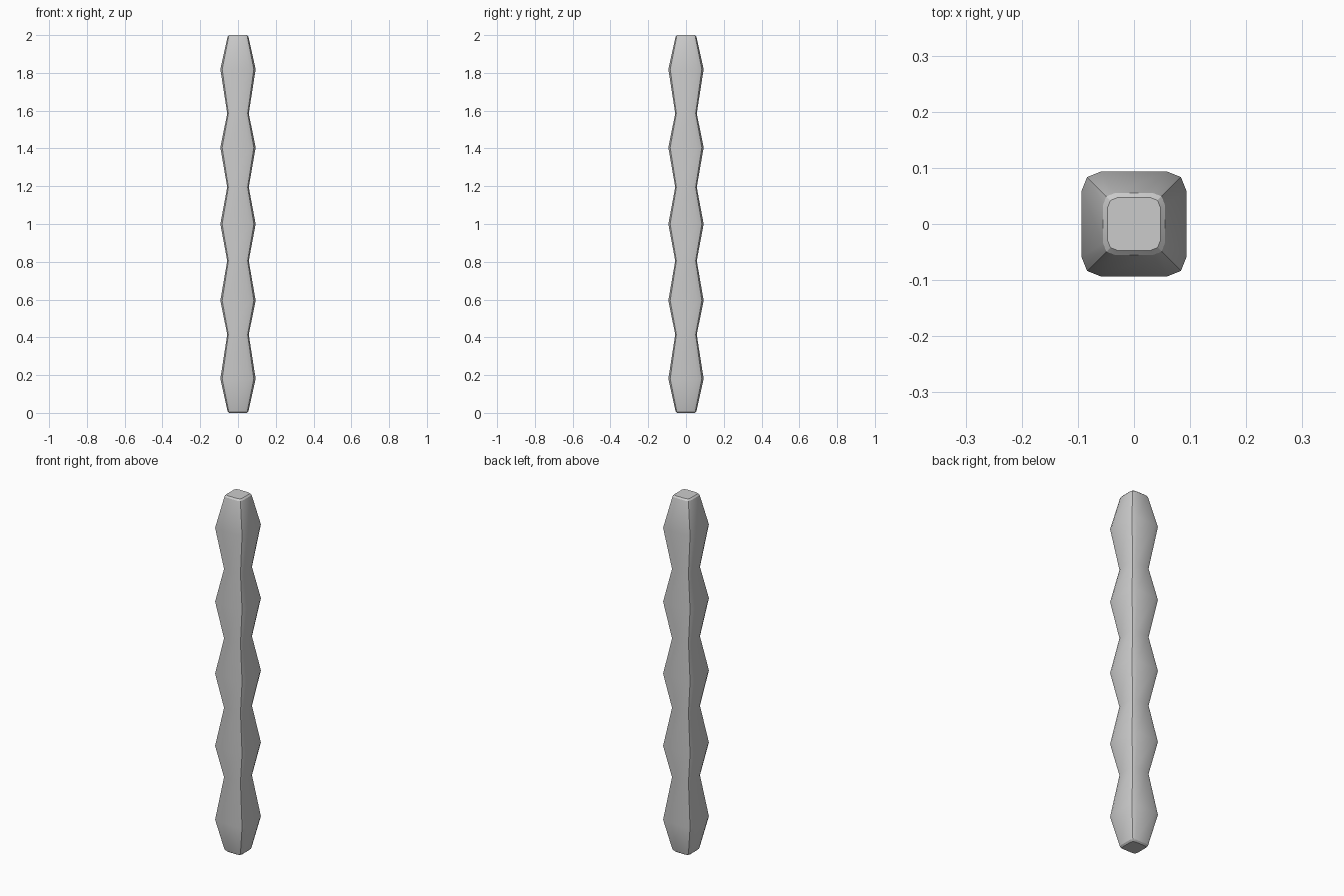
import bpy, bmesh, math

if "Cube" in bpy.data.objects:
    bpy.data.objects.remove(bpy.data.objects["Cube"])

# Side profile: (height, half width) from foot to tip
PROFILE = [(0, 0.047), (0.008, 0.055), (0.18, 0.0935), (0.415, 0.057),
           (0.595, 0.0935), (0.805, 0.057), (1.0, 0.0935), (1.195, 0.057),
           (1.405, 0.0935), (1.585, 0.057), (1.82, 0.0935),
           (1.992, 0.055), (2.0, 0.047)]

# One softened corner of the square section, in half-width units
CORNER = [(1.0, 0.63), (0.895, 0.895), (0.63, 1.0)]


def section(half):
    pts = []
    for q in range(4):
        c, s = round(math.cos(q * math.pi / 2)), round(math.sin(q * math.pi / 2))
        pts += [(half * (x * c - y * s), half * (x * s + y * c)) for x, y in CORNER]
    return pts


# Loft the sections into one closed post
bm = bmesh.new()
rings = [[bm.verts.new((x, y, z)) for x, y in section(h)] for z, h in PROFILE]
n = len(rings[0])
for lo, hi in zip(rings, rings[1:]):
    for i in range(n):
        j = (i + 1) % n
        bm.faces.new((lo[i], lo[j], hi[j], hi[i]))
bm.faces.new(rings[0][::-1])
bm.faces.new(rings[-1])
bmesh.ops.recalc_face_normals(bm, faces=bm.faces)

mesh = bpy.data.meshes.new("faceted_post")
bm.to_mesh(mesh)
bm.free()
post = bpy.data.objects.new("faceted_post", mesh)
bpy.context.collection.objects.link(post)
bpy.context.view_layer.objects.active = post
post.select_set(True)
bpy.ops.object.shade_smooth_by_angle(angle=math.radians(30))
